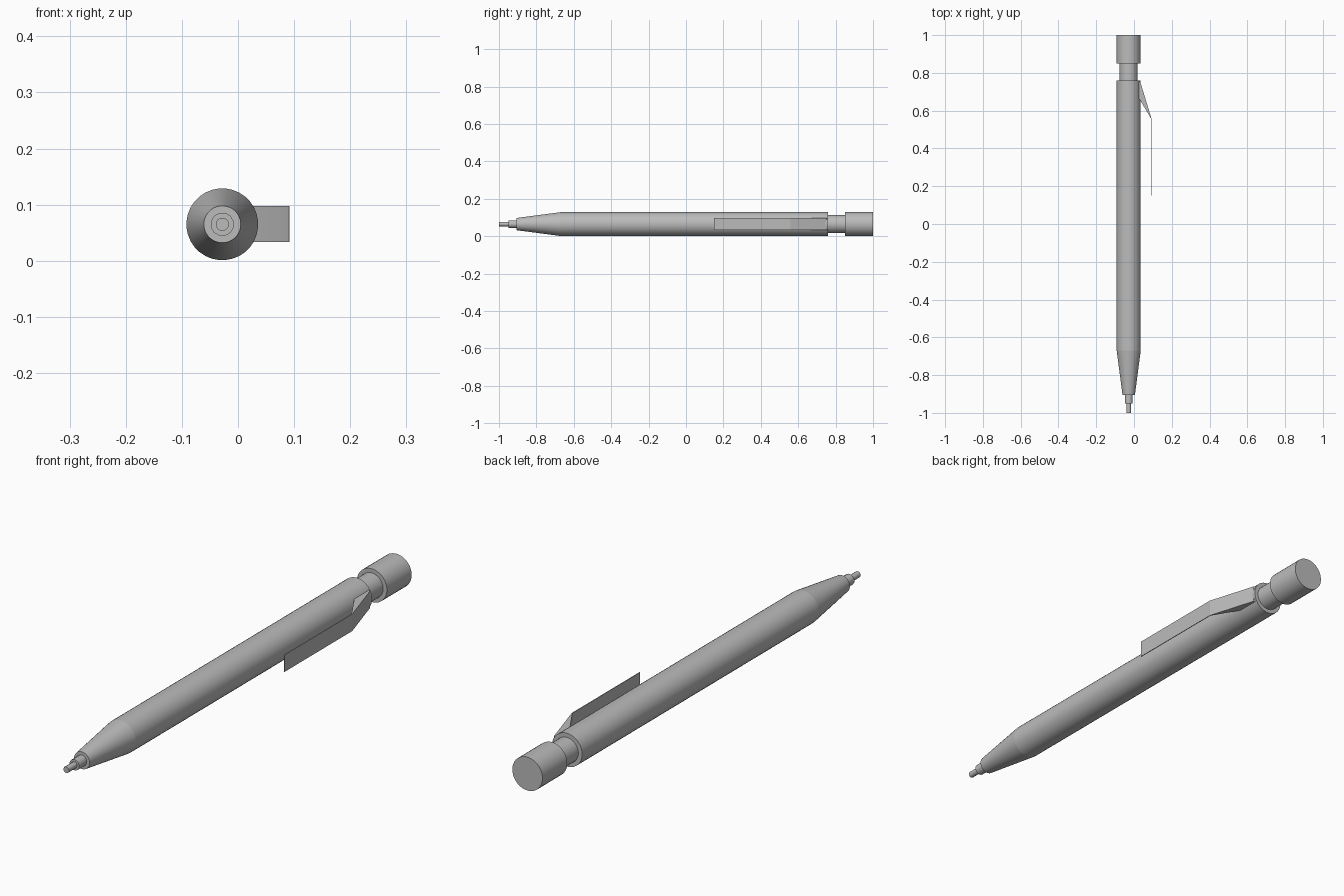
import bpy, bmesh, math
from mathutils import Matrix

if "Cube" in bpy.data.objects:
    bpy.data.objects.remove(bpy.data.objects["Cube"], do_unlink=True)

AXIS_X, AXIS_Z, R = -0.028, 0.065, 0.064

grey = bpy.data.materials.new("plain_grey")
grey.use_nodes = True
grey.diffuse_color = (0.5, 0.5, 0.5, 1)
grey.node_tree.nodes["Principled BSDF"].inputs["Base Color"].default_value = (0.5, 0.5, 0.5, 1)


def finish(name, bm):
    bmesh.ops.recalc_face_normals(bm, faces=bm.faces)
    mesh = bpy.data.meshes.new(name)
    bm.to_mesh(mesh)
    bm.free()
    obj = bpy.data.objects.new(name, mesh)
    bpy.context.collection.objects.link(obj)
    mesh.materials.append(grey)
    bpy.ops.object.select_all(action='DESELECT')
    obj.select_set(True)
    bpy.context.view_layer.objects.active = obj
    bpy.ops.object.shade_smooth_by_angle(angle=math.radians(35))
    return obj


def barrel(name, y0, y1, r0, r1, sides=32):
    """Capped round section along y, from radius r0 at y0 to r1 at y1."""
    bm = bmesh.new()
    place = (Matrix.Translation((AXIS_X, (y0 + y1) / 2, AXIS_Z))
             @ Matrix.Rotation(-math.pi / 2, 4, 'X')
             @ Matrix.Rotation(math.pi / sides, 4, 'Z'))
    bmesh.ops.create_cone(bm, cap_ends=True, segments=sides, radius1=r0,
                          radius2=r1, depth=y1 - y0, matrix=place)
    return finish(name, bm)


def plate(name, outline, z0, z1):
    """Outline in x, y extruded between two heights."""
    bm = bmesh.new()
    face = bm.faces.new([bm.verts.new((x, y, z0)) for x, y in outline])
    ext = bmesh.ops.extrude_face_region(bm, geom=[face])
    top = [v for v in ext["geom"] if isinstance(v, bmesh.types.BMVert)]
    bmesh.ops.translate(bm, verts=top, vec=(0, 0, z1 - z0))
    return finish(name, bm)


# Writing end
barrel("lead_sleeve", -1.0, -0.94, 0.012, 0.012, 12)
barrel("tip_collar", -0.95, -0.9, 0.021, 0.021, 12)
barrel("tip_cone", -0.905, -0.67, 0.033, R)

# Body and push button
barrel("body", -0.67, 0.76, R, R)
barrel("button_neck", 0.75, 0.86, 0.048, 0.048)
barrel("button_cap", 0.85, 1.0, R, R)

# Pocket clip: wedge-shaped arm and thin strip
plate("clip_arm", [(0.02, 0.76), (0.034, 0.75), (0.092, 0.56),
                   (0.089, 0.56), (0.03, 0.66), (0.02, 0.67)], 0.033, 0.098)
plate("clip_strip", [(0.089, 0.15), (0.092, 0.15), (0.092, 0.56), (0.089, 0.56)],
      0.033, 0.098)
